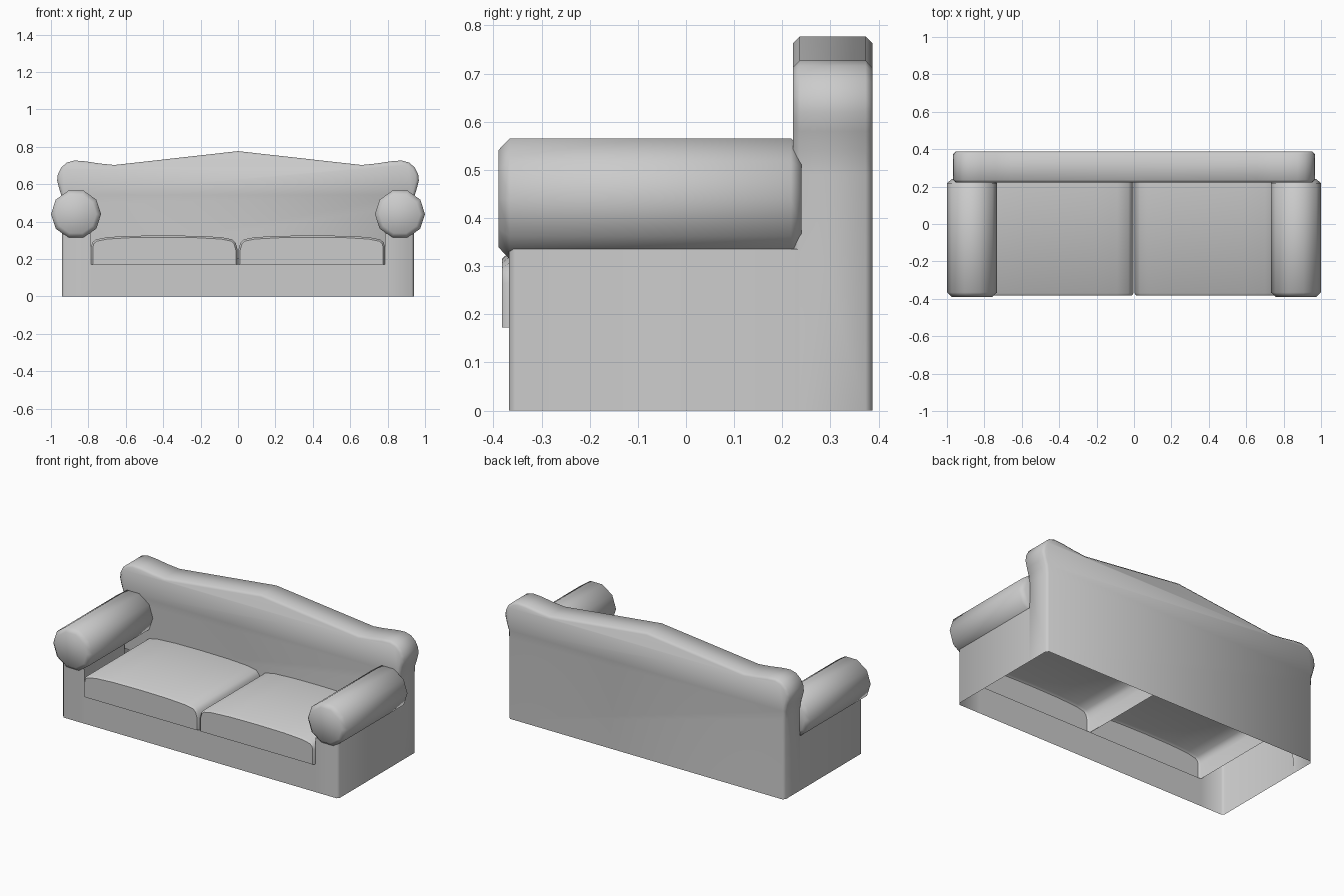
import bpy, bmesh, math
from mathutils import Vector

if "Cube" in bpy.data.objects:
    bpy.data.objects.remove(bpy.data.objects["Cube"])


def finish(name, bm, angle=50):
    bmesh.ops.remove_doubles(bm, verts=bm.verts, dist=1e-5)
    me = bpy.data.meshes.new(name)
    bm.to_mesh(me)
    bm.free()
    ob = bpy.data.objects.new(name, me)
    bpy.context.collection.objects.link(ob)
    bpy.ops.object.select_all(action='DESELECT')
    ob.select_set(True)
    bpy.context.view_layer.objects.active = ob
    bpy.ops.object.shade_smooth_by_angle(angle=math.radians(angle))
    return ob


def inset(pts, d, closed):
    """Offset an x-z outline (clockwise seen from the front) inwards."""
    n, out = len(pts), []
    for i, p in enumerate(pts):
        p, norms = Vector(p), []
        for a, b in ((i - 1, i), (i, i + 1)):
            if closed or (a >= 0 and b < n):
                e = (Vector(pts[b % n]) - Vector(pts[a % n])).normalized()
                norms.append(Vector((e.y, -e.x)))
        m = sum(norms, Vector((0, 0))).normalized()
        out.append(p + m * d / max(m.dot(norms[0]), 0.5))
    return out


def loft(name, pts, rings, closed=False, back_cap=True):
    """Sweep an outline front to back; rings are (inset, y, lowest z)."""
    bm = bmesh.new()
    loops = [[bm.verts.new((q.x, y, max(q.y, zmin))) for q in inset(pts, d, closed)]
             for d, y, zmin in rings]
    n = len(pts)
    for a, b in zip(loops, loops[1:]):
        for i in range(n if closed else n - 1):
            j = (i + 1) % n
            bm.faces.new((a[i], a[j], b[j], b[i]))
    bm.faces.new(loops[0][::-1])
    if back_cap:
        bm.faces.new(loops[-1])
    return finish(name, bm)


# Backrest with camel-back top, running down to the floor at the rear
half = [(0.66, 0.703), (0.74, 0.711), (0.82, 0.723), (0.875, 0.727), (0.915, 0.716),
        (0.945, 0.69), (0.963, 0.655), (0.967, 0.62), (0.957, 0.58), (0.944, 0.54),
        (0.94, 0.49), (0.94, 0.0)]
outline = [(-x, z) for x, z in reversed(half)] + [(0, 0.777)] + half
loft("backrest", outline, [(0.014, 0.222, 0.2), (0, 0.236, 0),
                           (0, 0.373, 0), (0.014, 0.387, 0)])

# Open base shell: sides and a front panel cut lower under the cushions
bm = bmesh.new()
side = [(0.785, -0.368), (0.928, -0.368), (0.94, -0.355), (0.94, 0.236)]
path = [(-x, y) for x, y in reversed(side)] + side
for (x0, y0), (x1, y1) in zip(path, path[1:]):
    h = 0.172 if x0 < 0 < x1 else 0.336
    bm.faces.new([bm.verts.new(v) for v in
                  ((x0, y0, 0), (x1, y1, 0), (x1, y1, h), (x0, y0, h))])
finish("base", bm)

# Seat cushions and ten-sided roll arms, one per side
cushion = [(0.002, 0.172), (0.002, 0.25), (0.012, 0.285), (0.03, 0.305), (0.09, 0.317),
           (0.22, 0.324), (0.4, 0.326), (0.58, 0.324), (0.7, 0.317), (0.76, 0.305),
           (0.78, 0.288), (0.785, 0.265), (0.785, 0.172)]
for s, label in ((-1, "left"), (1, "right")):
    pts = cushion if s > 0 else [(-x, z) for x, z in reversed(cushion)]
    loft(label + "_seat_cushion", pts,
         [(0.01, -0.382, 0), (0, -0.37, 0), (0, 0.232, 0)], back_cap=False)
    arm = [(s * 0.866 + 0.134 * math.cos(-k * math.pi / 5),
            0.44 + 0.132 * math.sin(-k * math.pi / 5)) for k in range(10)]
    loft(label + "_arm", arm, [(0.024, -0.389, 0), (0, -0.366, 0),
                               (0, 0.218, 0), (0.024, 0.24, 0)], closed=True)
